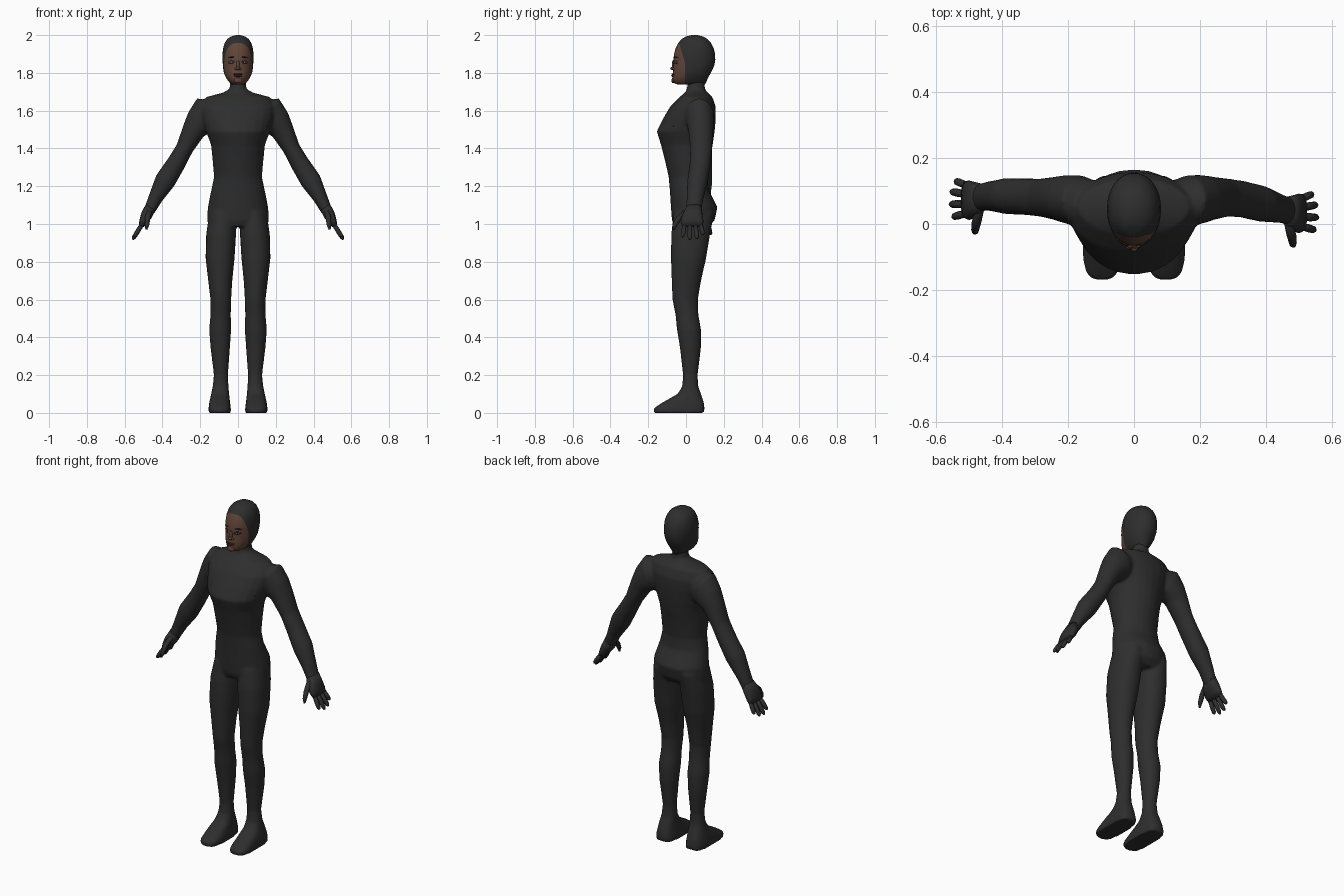
import bpy, bmesh, math
from mathutils import Vector

if "Cube" in bpy.data.objects:
    bpy.data.objects.remove(bpy.data.objects["Cube"])


def material(name, rgb):
    m = bpy.data.materials.new(name)
    m.diffuse_color = (*rgb, 1)
    m.use_nodes = True
    m.node_tree.nodes["Principled BSDF"].inputs["Base Color"].default_value = m.diffuse_color
    return m


SUIT = material("black_suit", (0.027, 0.027, 0.027))
SKIN = material("brown_skin", (0.12, 0.06, 0.04))
DARK = material("dark_eye", (0.02, 0.018, 0.018))
LIPS = material("dark_lips", (0.07, 0.025, 0.022))
WHITE = material("eye_grey", (0.16, 0.14, 0.13))


def box(z, x0, x1, yf, yb, p=1.0):
    """Horizontal ring from its extents."""
    return ((x0 + x1) / 2, (yf + yb) / 2, z, (x1 - x0) / 2, (yb - yf) / 2, 0, p)


def loft(name, rings, mat=SUIT, segs=24):
    """Skin over rings (x, y, z, half width, half depth, tilt, squareness)."""
    bm = bmesh.new()
    loops = []
    for x, y, z, a, b, tilt, p in rings:
        loop = []
        for i in range(segs):
            t = 2 * math.pi * i / segs
            c = math.copysign(abs(math.cos(t)) ** p, math.cos(t)) * a
            s = math.copysign(abs(math.sin(t)) ** p, math.sin(t)) * b
            loop.append(bm.verts.new((x + c * math.cos(tilt), y + s, z + c * math.sin(tilt))))
        loops.append(loop)
    for l0, l1 in zip(loops, loops[1:]):
        for i in range(segs):
            j = (i + 1) % segs
            bm.faces.new((l0[i], l0[j], l1[j], l1[i]))
    bm.faces.new(loops[0])
    bm.faces.new(loops[-1])
    bmesh.ops.recalc_face_normals(bm, faces=bm.faces)
    me = bpy.data.meshes.new(name)
    bm.to_mesh(me)
    bm.free()
    me.materials.append(mat)
    me.shade_smooth()
    ob = bpy.data.objects.new(name, me)
    bpy.context.collection.objects.link(ob)
    return ob


def join(obs, name):
    bpy.ops.object.select_all(action='DESELECT')
    for o in obs:
        o.select_set(True)
    bpy.context.view_layer.objects.active = obs[0]
    bpy.ops.object.join()
    obs[0].name = name
    return obs[0]


# torso and neck: height, half width, front, back
torso = [(1.77, .04, .01, .1), (1.715, .045, .005, .1), (1.695, .08, -.005, .115),
         (1.672, .17, -.035, .14), (1.62, .2, -.085, .158), (1.56, .19, -.12, .158),
         (1.49, .17, -.155, .152), (1.42, .143, -.133, .142), (1.35, .136, -.115, .128),
         (1.25, .127, -.092, .115), (1.18, .142, -.086, .12), (1.09, .16, -.08, .167),
         (1.02, .164, -.075, .152), (.985, .15, -.06, .12)]
parts = [loft("torso", [box(z, -w, w, f, b) for z, w, f, b in torso])]

# legs with feet: height, inner x, outer x, front, back, squareness
leg = [(1.06, .01, .152, -.065, .15, 1), (.95, .01, .168, -.078, .128, .9),
       (.82, .018, .172, -.08, .107, .9), (.7, .03, .158, -.076, .08, 1),
       (.6, .036, .146, -.072, .063, 1), (.52, .038, .146, -.056, .066, 1),
       (.44, .036, .153, -.048, .08, 1), (.35, .042, .146, -.033, .08, 1),
       (.2, .053, .128, -.016, .062, 1), (.14, .05, .134, -.02, .065, .9),
       (.1, .047, .142, -.045, .08, .8), (.055, .042, .152, -.125, .095, .7),
       (.025, .038, .156, -.17, .098, .6), (0, .038, .156, -.17, .096, .6)]

# arm: x, y, z, half width, half depth
arm = [(.1, .065, 1.6, .05, .06), (.165, .07, 1.58, .1, .078), (.2, .075, 1.54, .082, .074),
       (.235, .078, 1.495, .062, .066), (.283, .08, 1.4, .046, .058),
       (.325, .076, 1.325, .05, .056), (.385, .062, 1.23, .056, .055),
       (.438, .048, 1.135, .038, .045), (.462, .042, 1.085, .032, .042),
       (.48, .038, 1.055, .028, .05)]
palm = [(.462, .042, 1.09, .03, .04), (.485, .033, 1.045, .03, .055),
        (.5, .032, 1.015, .023, .06), (.513, .034, .99, .014, .056)]
# fingers: root y, tip y, tip distance
fingers = [(.08, .09, .055), (.051, .058, .08), (.021, .02, .085), (-.009, -.018, .07)]


def limb(name, rows, side, shift, segs=24, p=1.0):
    rings = []
    for i, (x, y, z, a, b) in enumerate(rows):
        q, r = rows[max(i - 1, 0)], rows[min(i + 1, len(rows) - 1)]
        tilt = math.atan2(r[0] - q[0], q[2] - r[2])
        k = min(max((x - .3) / .15, 0), 1) * shift
        rings.append((side * x, y + k, z, a, b, side * tilt, p))
    return loft(name, rings, SUIT, segs)


for side, label, shift in ((1, "left", 0), (-1, "right", .04)):
    parts.append(loft("leg", [box(z, *sorted((side * i, side * o)), f, b, p)
                              for z, i, o, f, b, p in leg]))
    parts.append(limb("arm", arm, side, shift))
    hand = [limb("palm", palm, side, shift, 16, .8)]
    for y0, y1, d in fingers:
        rows = []
        for t, r in ((-.015, .011), (d * .5, .0125), (d * .85, .011), (d, .005)):
            f = t / d
            rows.append((.513 + t * .53, y0 + (y1 - y0) * f, .99 - t * .85, r, r))
        hand.append(limb("finger", rows, side, shift, 8))
    hand.append(limb("thumb", [(.468, .005, 1.07, .014, .02), (.478, -.035, 1.035, .015, .018),
                               (.482, -.058, .995, .012, .014), (.485, -.066, .97, .005, .006)],
                     side, shift, 8))
    join(hand, label + "_hand")

# fuse torso, arms and legs into one smooth suit
body = join(parts, "body_suit")
rm = body.modifiers.new("fuse", 'REMESH')
rm.mode = 'VOXEL'
rm.voxel_size = .008
rm.use_smooth_shade = True
sm = body.modifiers.new("soften", 'SMOOTH')
sm.factor, sm.iterations = .5, 6
de = body.modifiers.new("reduce", 'DECIMATE')
de.ratio = .3

# hooded head: height, half width, front, back
head_rows = [(2.0, .012, .03, .06), (1.993, .036, .0, .09), (1.98, .056, -.022, .113),
             (1.96, .07, -.04, .132), (1.93, .079, -.055, .147), (1.9, .082, -.063, .154),
             (1.87, .082, -.066, .155), (1.84, .08, -.066, .15), (1.81, .077, -.068, .137),
             (1.785, .069, -.071, .123), (1.765, .058, -.072, .113), (1.748, .044, -.066, .106),
             (1.738, .03, -.045, .1)]
head = loft("head", [box(z, -w, w, f, b, .95) for z, w, f, b in head_rows], SUIT, 32)
head.data.materials.append(SKIN)
bm = bmesh.new()
bm.from_mesh(head.data)
cuts = [(Vector((0, -.004, 1.84)), Vector((0, 1, 0))),
        (Vector((0, -.004, 1.85)), Vector((0, 1, .3))),
        (Vector((0, -.035, 1.953)), Vector((0, 1, 1.1)))]
for co, no in cuts:
    bmesh.ops.bisect_plane(bm, geom=bm.verts[:] + bm.edges[:] + bm.faces[:],
                           plane_co=co, plane_no=no)
for f in bm.faces:
    c = f.calc_center_median()
    f.material_index = int(all((c - co).dot(no) < 0 for co, no in cuts))
bm.to_mesh(head.data)
bm.free()
head.data.shade_smooth()
bpy.context.view_layer.update()


# facial features laid on the head surface
def feature(name, x, z, w, h, d, mat, roll=0, lift=0):
    hit, loc, nor, _ = head.ray_cast(Vector((x, -1, z)), Vector((0, 1, 0)))
    bpy.ops.mesh.primitive_uv_sphere_add(segments=16, ring_count=8, radius=1)
    o = bpy.context.object
    o.name = name
    o.scale = (w, d, h)
    o.location = loc + nor * lift
    o.rotation_euler = (0, roll, math.atan2(nor.x, -nor.y))
    o.data.materials.append(mat)
    o.data.shade_smooth()


for s in (1, -1):
    feature("eye_socket", s * .036, 1.857, .021, .010, .003, DARK)
    feature("eye_white", s * .036, 1.856, .014, .005, .0045, WHITE)
    feature("iris", s * .036, 1.856, .005, .005, .0055, DARK)
    feature("brow", s * .038, 1.882, .022, .0035, .004, DARK, s * .12)
    feature("nostril_wing", s * .011, 1.822, .008, .007, .008, SKIN)
feature("nose_bridge", 0, 1.842, .009, .028, .009, SKIN)
feature("nose_tip", 0, 1.824, .011, .009, .017, SKIN)
feature("upper_lip", 0, 1.793, .027, .0045, .006, LIPS)
feature("lower_lip", 0, 1.784, .022, .005, .007, LIPS)
feature("chin", 0, 1.76, .022, .014, .006, SKIN)
